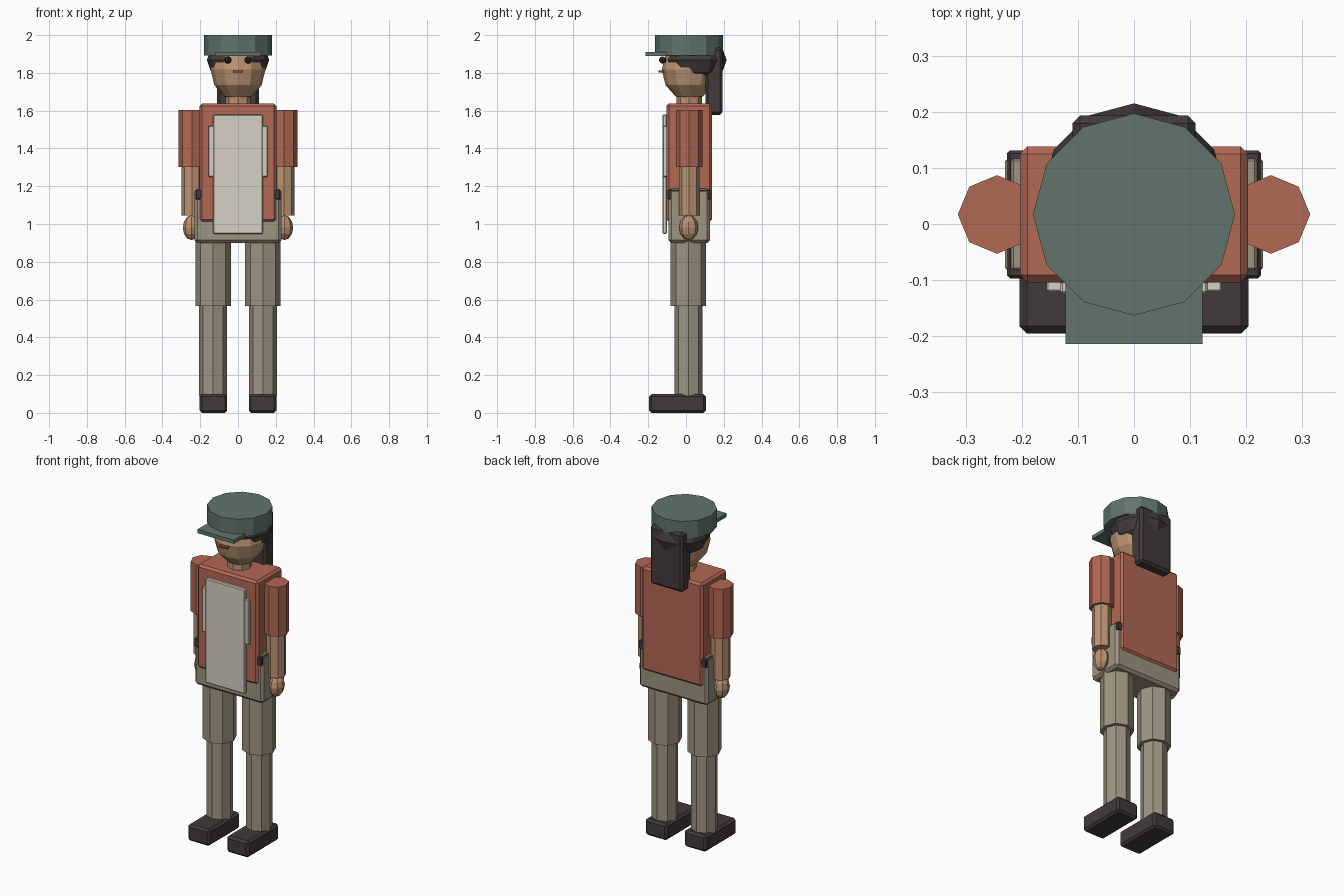
import bpy
import bmesh
from mathutils import Matrix, Vector

if "Cube" in bpy.data.objects:
    bpy.data.objects.remove(bpy.data.objects["Cube"], do_unlink=True)


def material(name, r, g, b):
    linear = [((c / 255 + 0.055) / 1.055) ** 2.4 for c in (r, g, b)] + [1.0]
    mat = bpy.data.materials.new(name)
    mat.use_nodes = True
    mat.diffuse_color = linear
    mat.node_tree.nodes["Principled BSDF"].inputs["Base Color"].default_value = linear
    return mat


GREEN = material("cap green", 97, 117, 108)
RED = material("brick red", 178, 104, 84)
CREAM = material("cream", 214, 209, 195)
KHAKI = material("khaki", 158, 148, 128)
SKIN = material("skin", 188, 148, 114)
DARK = material("charcoal", 66, 58, 59)
BLACK = material("eye black", 42, 38, 38)
MOUTH = material("mouth brown", 130, 74, 60)


def finish(name, bm, mat):
    mesh = bpy.data.meshes.new(name)
    bm.to_mesh(mesh)
    bm.free()
    mesh.materials.append(mat)
    obj = bpy.data.objects.new(name, mesh)
    bpy.context.collection.objects.link(obj)
    return obj


def box(name, mat, low, high, bevel=0.0):
    low, high = Vector(low), Vector(high)
    bm = bmesh.new()
    place = Matrix.Translation((low + high) / 2) @ Matrix.Diagonal((high - low).to_4d())
    place[3][3] = 1
    bmesh.ops.create_cube(bm, size=1, matrix=place)
    obj = finish(name, bm, mat)
    if bevel:
        mod = obj.modifiers.new("Bevel", "BEVEL")
        mod.width = bevel
        mod.segments = 1
    return obj


def tube(name, mat, x, y, radius, bottom, top, sides=8):
    bm = bmesh.new()
    bmesh.ops.create_cone(bm, cap_ends=True, segments=sides, radius1=radius,
                          radius2=radius, depth=top - bottom,
                          matrix=Matrix.Translation((x, y, (bottom + top) / 2)))
    return finish(name, bm, mat)


def ball(name, mat, centre, radii, sides=12, rings=6):
    bm = bmesh.new()
    place = Matrix.Translation(centre) @ Matrix.Diagonal((*radii, 1))
    bmesh.ops.create_uvsphere(bm, u_segments=sides, v_segments=rings, radius=1, matrix=place)
    return finish(name, bm, mat)


# Axis shared by the head, neck and limbs
MID = 0.017

# Body
box("torso", RED, (-0.203, -0.104, 1.012), (0.203, 0.138, 1.637), 0.013)
box("pelvis", KHAKI, (-0.23, -0.093, 0.9), (0.23, 0.127, 1.187), 0.015)
box("belt", DARK, (-0.226, -0.097, 1.13), (0.226, 0.131, 1.183), 0.005)
box("apron", CREAM, (-0.132, -0.125, 0.948), (0.132, -0.1, 1.579), 0.005)
box("apron_sides", CREAM, (-0.156, -0.121, 1.25), (0.156, -0.1, 1.52), 0.003)

# Head
tube("neck", SKIN, 0, MID, 0.067, 1.6, 1.72)
ball("head", SKIN, (0, MID, 1.817), (0.145, 0.145, 0.163))
ball("hair", DARK, (0, 0.05, 1.868), (0.165, 0.165, 0.125))
box("back_hair", DARK, (-0.11, 0.103, 1.578), (0.11, 0.193, 1.935), 0.014)
box("mouth", MOUTH, (-0.027, -0.146, 1.803), (0.027, -0.115, 1.813))

# Cap
tube("cap_crown", GREEN, 0, MID, 0.18, 1.893, 2.0, 12)
box("cap_brim", GREEN, (-0.122, -0.214, 1.889), (0.122, -0.03, 1.911))

# Paired parts
for side, s in (("left", 1), ("right", -1)):
    ball(side + "_eye", BLACK, (s * 0.054, -0.124, 1.868), (0.019, 0.019, 0.019), 8, 6)
    tube(side + "_upper_arm", RED, s * 0.244, MID, 0.07, 1.303, 1.603)
    tube(side + "_forearm", SKIN, s * 0.244, MID, 0.054, 1.044, 1.32)
    ball(side + "_hand", SKIN, (s * 0.246, 0.014, 0.981), (0.046, 0.051, 0.066), 8, 6)
    tube(side + "_thigh", KHAKI, s * 0.132, 0.013, 0.094, 0.567, 0.92)
    tube(side + "_shin", KHAKI, s * 0.132, 0.013, 0.074, 0.09, 0.58)
    shoe_x = sorted((s * 0.057, s * 0.204))
    box(side + "_shoe", DARK, (shoe_x[0], -0.195, 0), (shoe_x[1], 0.105, 0.1), 0.013)
